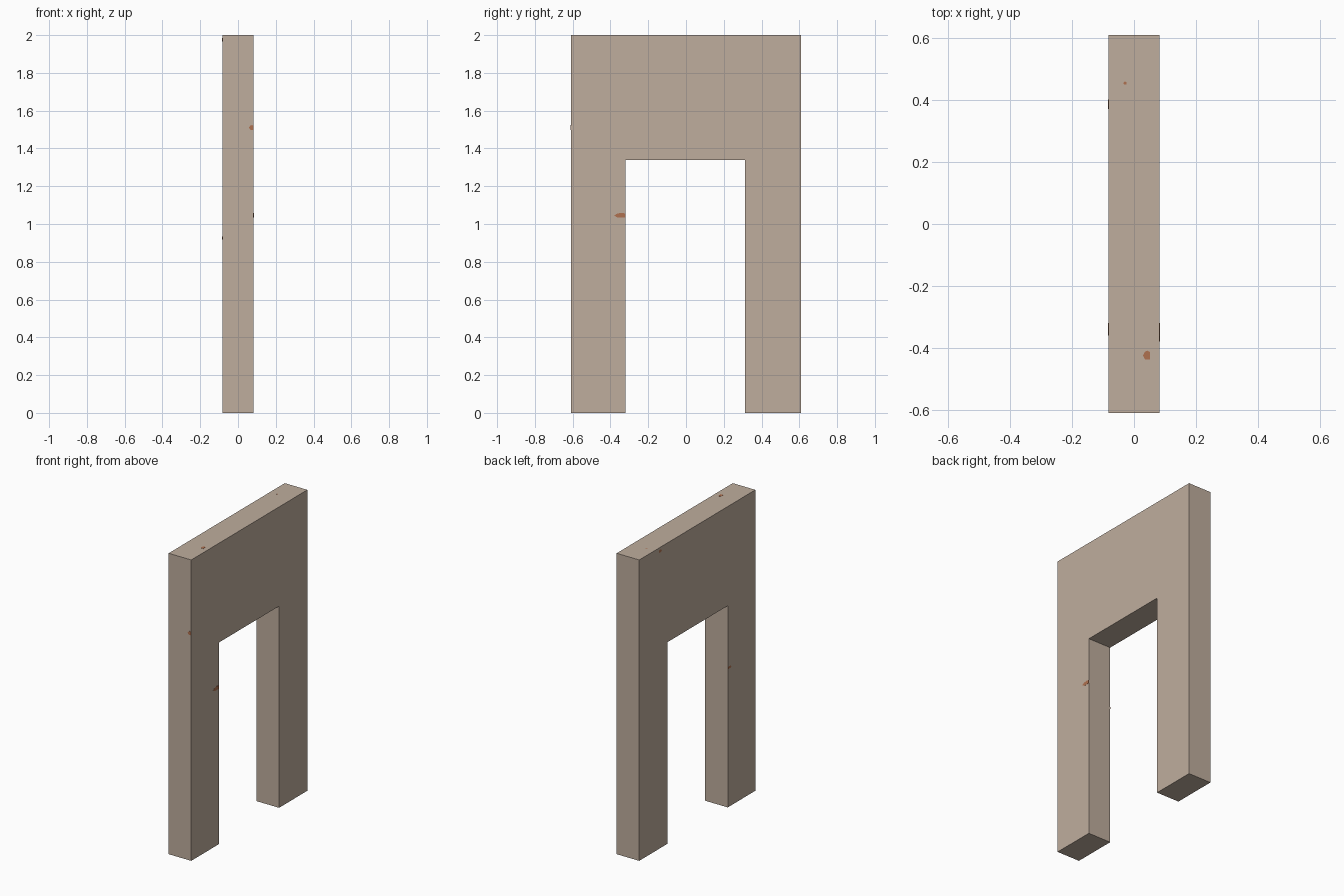
import bpy
import bmesh
from mathutils import Vector

if "Cube" in bpy.data.objects:
    bpy.data.objects.remove(bpy.data.objects["Cube"])


def material(name, rgb):
    m = bpy.data.materials.new(name)
    m.diffuse_color = (*rgb, 1)
    m.use_nodes = True
    m.node_tree.nodes["Principled BSDF"].inputs["Base Color"].default_value = m.diffuse_color
    return m


tan = material("tan stone", (0.52, 0.42, 0.34))
rust = material("rust brown", (0.43, 0.165, 0.08))


def prism(name, points, offset, mat):
    """Solid made by sweeping a flat outline along an offset."""
    bm = bmesh.new()
    face = bm.faces.new([bm.verts.new(p) for p in points])
    ext = bmesh.ops.extrude_face_region(bm, geom=[face], use_keep_orig=True)
    verts = [g for g in ext["geom"] if isinstance(g, bmesh.types.BMVert)]
    bmesh.ops.translate(bm, verts=verts, vec=Vector(offset))
    bmesh.ops.recalc_face_normals(bm, faces=bm.faces)
    mesh = bpy.data.meshes.new(name)
    bm.to_mesh(mesh)
    bm.free()
    mesh.materials.append(mat)
    obj = bpy.data.objects.new(name, mesh)
    bpy.context.collection.objects.link(obj)
    return obj


# Door frame: two legs joined by a tall lintel
T, W, H = 0.083, 0.61, 2.0
IN_L, IN_R, OPEN = -0.32, 0.313, 1.34
outline = [(-W, 0), (IN_L, 0), (IN_L, OPEN), (IN_R, OPEN),
           (IN_R, 0), (W, 0), (W, H), (-W, H)]
prism("door_frame", [(-T, y, z) for y, z in outline], (2 * T, 0, 0), tan)

# Small rust chips: thin plates on the faces
D = 0.001
chip = [(-1, 0), (-0.4, 0.8), (0.4, 1), (1, 0.7), (1, -0.8), (-0.4, -0.8)]


def chip_on(name, axis, level, centre, size):
    """Chip lying on the plane where the given axis equals level."""
    pts = []
    for u, v in chip:
        p = [centre[0] + u * size[0], centre[1] + v * size[1]]
        p.insert(axis, level)
        pts.append(p)
    off = [0, 0, 0]
    off[axis] = D if level > 0 else -D
    prism(name, pts, off, rust)


chip_on("chip_right_side", 0, T, (-0.35, 1.045), (0.03, 0.014))
chip_on("chip_front_end", 1, -W, (0.07, 1.51), (0.012, 0.014))
chip_on("chip_top", 2, H, (0.04, -0.425), (0.011, 0.016))
chip_on("chip_top_speck", 2, H, (-0.03, 0.455), (0.005, 0.005))
chip_on("chip_left_side", 0, -T, (-0.34, 0.925), (0.02, 0.009))
chip_on("chip_left_upper", 0, -T, (0.387, 1.975), (0.015, 0.01))
